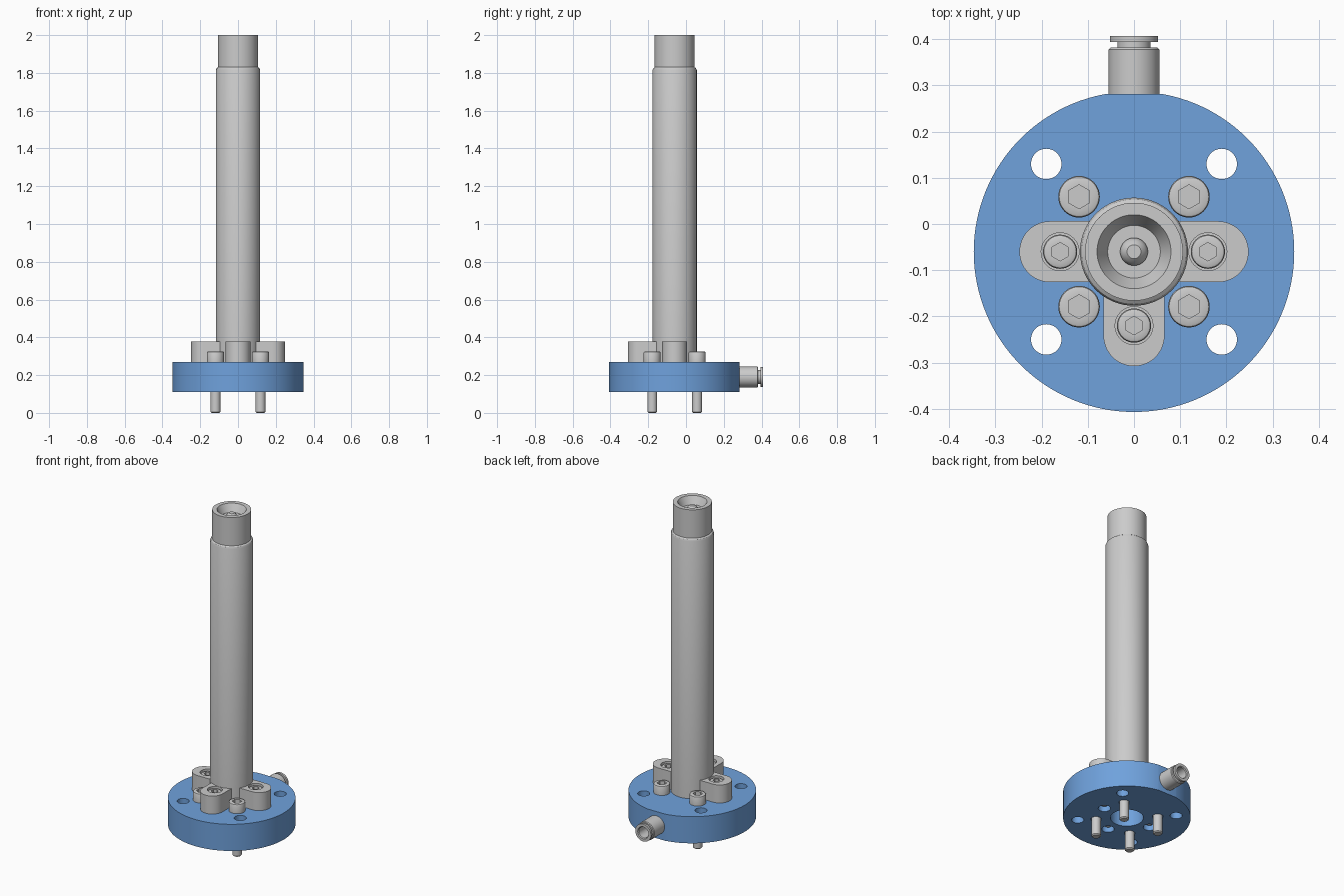
import bpy, bmesh
from math import cos, sin, pi, radians
from mathutils import Matrix, Vector

if "Cube" in bpy.data.objects:
    bpy.data.objects.remove(bpy.data.objects["Cube"])

CY = -0.06  # main axis is at x = 0, y = CY


def finish(bm, name, smooth=True):
    bmesh.ops.remove_doubles(bm, verts=bm.verts, dist=1e-5)
    bmesh.ops.recalc_face_normals(bm, faces=bm.faces)
    me = bpy.data.meshes.new(name)
    bm.to_mesh(me)
    bm.free()
    ob = bpy.data.objects.new(name, me)
    bpy.context.collection.objects.link(ob)
    if smooth:
        shade(ob)
    return ob


def shade(ob):
    bpy.ops.object.select_all(action='DESELECT')
    ob.select_set(True)
    bpy.context.view_layer.objects.active = ob
    bpy.ops.object.shade_smooth_by_angle(angle=radians(30))


def lathe(name, profile, matrix, steps=64):
    """Spin an (r, z) profile that starts and ends on the axis."""
    bm = bmesh.new()
    vs = [bm.verts.new((r, 0, z)) for r, z in profile]
    es = [bm.edges.new(p) for p in zip(vs, vs[1:])]
    bmesh.ops.spin(bm, geom=vs + es, cent=(0, 0, 0), axis=(0, 0, 1),
                   angle=2 * pi, steps=steps, use_merge=True)
    bm.transform(matrix)
    return finish(bm, name)


def cut(ob, holes):
    """Subtract cylinders given as (x, y, z0, z1, radius, sides)."""
    bm = bmesh.new()
    for x, y, z0, z1, r, n in holes:
        m = Matrix.Translation((x, y, (z0 + z1) / 2)) @ Matrix.Rotation(pi / 2, 4, 'Z')
        if n == 6:
            m = Matrix.Translation((x, y, (z0 + z1) / 2))
        bmesh.ops.create_cone(bm, cap_ends=True, segments=n, radius1=r,
                              radius2=r, depth=z1 - z0, matrix=m)
    cutter = finish(bm, "cutter", False)
    cutter.hide_render = True
    mod = ob.modifiers.new("holes", 'BOOLEAN')
    mod.operation, mod.solver, mod.object = 'DIFFERENCE', 'EXACT', cutter
    bpy.ops.object.select_all(action='DESELECT')
    bpy.context.view_layer.objects.active = ob
    ob.select_set(True)
    bpy.ops.object.modifier_apply(modifier=mod.name)
    bpy.data.objects.remove(cutter)
    shade(ob)


def screw(name, x, y, tip, seat, top, r_head, r_shank, r_hex):
    """Socket head cap screw."""
    c = 0.006
    ob = lathe(name, [(0, tip), (r_shank - c, tip), (r_shank, tip + c),
                      (r_shank, seat), (r_head, seat), (r_head, top - c),
                      (r_head - 0.002, top - 0.002), (r_head - c, top), (0, top)],
               Matrix.Translation((x, y, 0)), 40)
    cut(ob, [(x, y, top - 0.03, top + 0.05, r_hex, 6)])


bolt_xy = [(sx * 0.119, CY + sy * 0.119) for sx in (1, -1) for sy in (1, -1)]
mount_xy = [(sx * 0.19, CY + sy * 0.19) for sx in (1, -1) for sy in (1, -1)]
clamp_angles = (0, pi, -pi / 2)
clamp_xy = [(0.16 * cos(a), CY + 0.16 * sin(a)) for a in clamp_angles]

# base flange, flattened at the back for the fitting
bm = bmesh.new()
bmesh.ops.create_cone(bm, cap_ends=True, segments=128, radius1=0.347, radius2=0.347,
                      depth=0.16, matrix=Matrix.Translation((0, CY, 0.19)))
geom = bm.verts[:] + bm.edges[:] + bm.faces[:]
bmesh.ops.bisect_plane(bm, geom=geom, plane_co=(0, 0.282, 0), plane_no=(0, 1, 0),
                       clear_outer=True)
bmesh.ops.holes_fill(bm, edges=[e for e in bm.edges if e.is_boundary])
flange = finish(bm, "base_flange")
blue = bpy.data.materials.new("blue")
blue.diffuse_color = (0.16, 0.36, 0.72, 1)
blue.use_nodes = True
blue.node_tree.nodes["Principled BSDF"].inputs["Base Color"].default_value = blue.diffuse_color
flange.data.materials.append(blue)
cut(flange, [(x, y, 0, 0.4, 0.033, 40) for x, y in mount_xy]
    + [(x, y, 0, 0.4, 0.029, 32) for x, y in bolt_xy]
    + [(x, y, 0, 0.4, 0.034, 32) for x, y in clamp_xy]
    + [(0, CY, 0, 0.4, 0.09, 64)])

# column with stepped neck, cupped top and centre nub
lathe("column", [(0, 0.27), (0.117, 0.27), (0.117, 1.815), (0.113, 1.825),
                 (0.106, 1.83), (0.106, 2.0), (0.08, 2.0), (0.057, 1.955),
                 (0.03, 1.955), (0.03, 1.96), (0.024, 1.972), (0.015, 1.98), (0, 1.98)],
      Matrix.Translation((0, CY, 0)), 96)

# flange bolts
for i, (x, y) in enumerate(bolt_xy):
    screw(f"flange_bolt_{i + 1}", x, y, 0.0, 0.27, 0.325, 0.045, 0.026, 0.026)

# three clamps with their screws
for i, a in enumerate(clamp_angles):
    bm = bmesh.new()
    w = 0.066
    pts = [(0.09, -w)] + [(0.182 + w * cos(t), w * sin(t))
                          for t in [-pi / 2 + pi * k / 24 for k in range(25)]] + [(0.09, w)]
    face = bm.faces.new([bm.verts.new((x, y, 0.27)) for x, y in pts])
    ext = bmesh.ops.extrude_face_region(bm, geom=[face], use_keep_orig=True)
    bmesh.ops.translate(bm, vec=(0, 0, 0.108),
                        verts=[v for v in ext["geom"] if isinstance(v, bmesh.types.BMVert)])
    bm.transform(Matrix.Translation((0, CY, 0)) @ Matrix.Rotation(a, 4, 'Z'))
    clamp = finish(bm, f"clamp_{i + 1}")
    x, y = clamp_xy[i]
    cut(clamp, [(x, y, 0.31, 0.45, 0.041, 40)])
    screw(f"clamp_screw_{i + 1}", x, y, 0.13, 0.31, 0.37, 0.037, 0.022, 0.02)

# hollow push-in fitting on the back, spun along +y
lathe("air_fitting", [(0, 0.0), (0.055, 0.0), (0.055, 0.096), (0.051, 0.1), (0.036, 0.1),
                      (0.036, 0.112), (0.052, 0.112), (0.052, 0.125), (0.036, 0.125),
                      (0.032, 0.12), (0.032, 0.03), (0, 0.03)],
      Matrix.Translation((0, 0.282, 0.19)) @ Matrix.Rotation(-pi / 2, 4, 'X'), 48)
